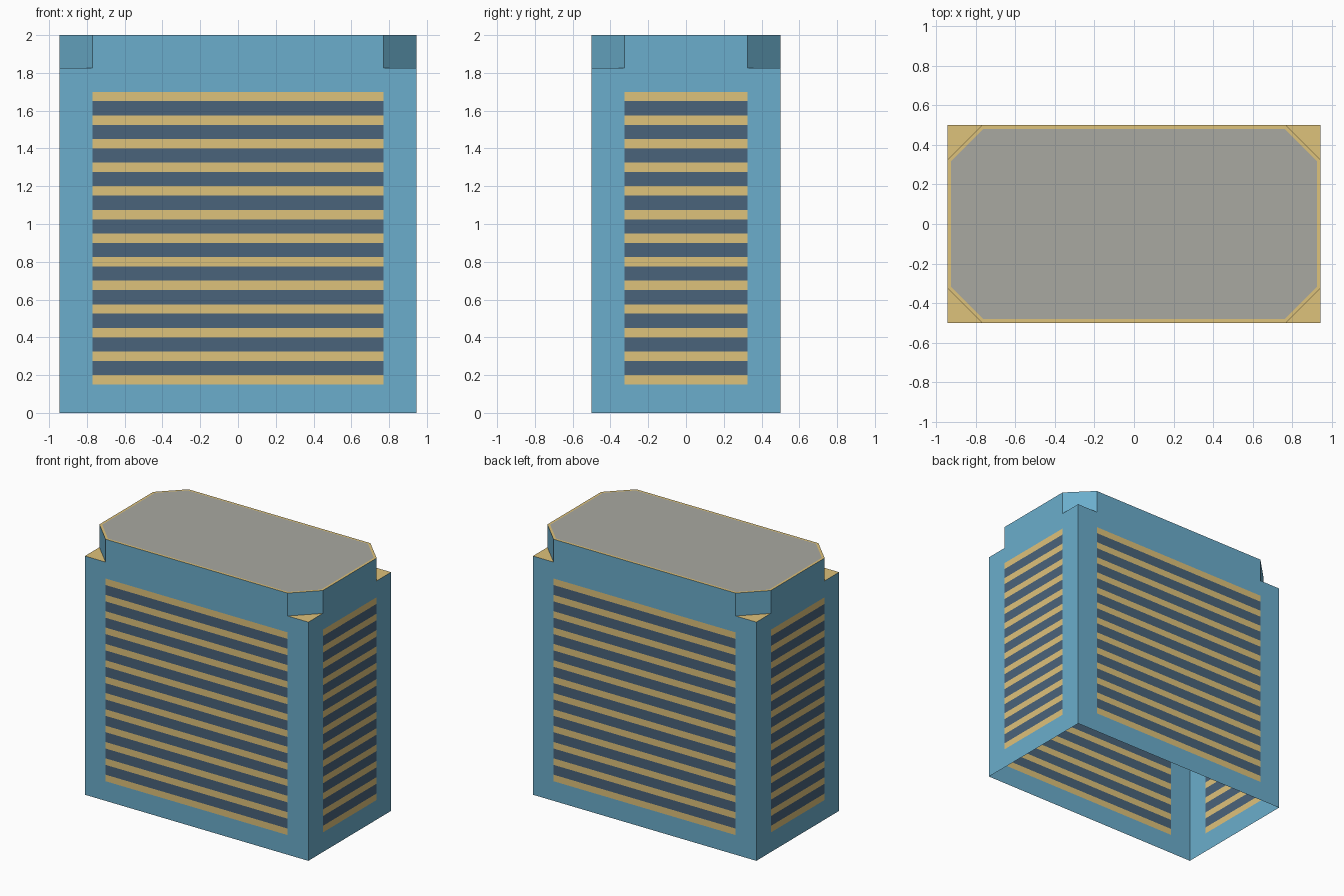
import bpy, bmesh
from mathutils import Matrix

if "Cube" in bpy.data.objects:
    bpy.data.objects.remove(bpy.data.objects["Cube"])

HX, HY, H = 0.945, 0.5, 2.0       # half width, half depth, height
CUT, LEDGE = 0.175, 1.825         # corner cut size and height
SILL, TRIM, GLASS, ROWS = 0.15, 0.05, 0.075, 12


def material(name, rgb):
    m = bpy.data.materials.new(name)
    lin = [c / 12.92 if c <= 0.04045 else ((c + 0.055) / 1.055) ** 2.4 for c in rgb]
    m.diffuse_color = (*lin, 1)
    m.use_nodes = True
    m.node_tree.nodes["Principled BSDF"].inputs["Base Color"].default_value = m.diffuse_color
    return m


BLUE = material("blue_wall", (0.42, 0.68, 0.80))
GOLD = material("gold_trim", (0.87, 0.76, 0.48))
DARK = material("dark_glass", (0.29, 0.39, 0.48))
GREY = material("roof_grey", (0.66, 0.66, 0.63))


def make(name, faces, mats):
    """faces: list of (points, material index)"""
    bm = bmesh.new()
    for pts, mi in faces:
        bm.faces.new([bm.verts.new(p) for p in pts]).material_index = mi
    bmesh.ops.remove_doubles(bm, verts=bm.verts, dist=1e-5)
    me = bpy.data.meshes.new(name)
    bm.to_mesh(me)
    bm.free()
    for m in mats:
        me.materials.append(m)
    ob = bpy.data.objects.new(name, me)
    bpy.context.collection.objects.link(ob)
    return ob


# Heights of the alternating trim and glass bands
levels = [SILL]
for i in range(ROWS):
    levels += [levels[-1] + TRIM, levels[-1] + TRIM + GLASS]
levels.append(levels[-1] + TRIM)
zs = [0] + levels + [LEDGE, H]


def wall(name, half, dist, turn):
    xs = [-half, -half + CUT, half - CUT, half]
    faces = []
    for r in range(len(zs) - 1):
        for c in range(3):
            if r == len(zs) - 2 and c != 1:
                continue                      # notched top corners
            banded = c == 1 and 1 <= r <= len(levels) - 1
            mi = (1 if r % 2 else 2) if banded else 0
            x0, x1, z0, z1 = xs[c], xs[c + 1], zs[r], zs[r + 1]
            faces.append(([(x0, -dist, z0), (x1, -dist, z0),
                           (x1, -dist, z1), (x0, -dist, z1)], mi))
    ob = make(name, faces, [BLUE, GOLD, DARK])
    ob.data.transform(Matrix.Rotation(turn * 1.5707963268, 4, 'Z'))


# Four walls, open underneath
wall("front_wall", HX, HY, 0)
wall("right_wall", HY, HX, 1)
wall("back_wall", HX, HY, 2)
wall("left_wall", HY, HX, 3)

# Cut corners: slanted face and triangular ledge
for sx, sy, name in ((1, -1, "front_right"), (1, 1, "back_right"),
                     (-1, 1, "back_left"), (-1, -1, "front_left")):
    a, b, c = (sx * (HX - CUT), sy * HY), (sx * HX, sy * (HY - CUT)), (sx * HX, sy * HY)
    if sx * sy > 0:
        a, b = b, a
    make(name + "_corner_face", [([(*a, LEDGE), (*b, LEDGE), (*b, H), (*a, H)], 0)], [BLUE])
    make(name + "_corner_ledge", [([(*a, LEDGE), (*c, LEDGE), (*b, LEDGE)], 0)], [GOLD])


def octagon(inset):
    x, y, k = HX - inset, HY - inset, CUT - inset * 0.586
    return [(x - k, -y, H), (x, -y + k, H), (x, y - k, H), (x - k, y, H),
            (-x + k, y, H), (-x, y - k, H), (-x, -y + k, H), (-x + k, -y, H)]


# Roof: thin gold rim around a flat grey panel
outer, inner = octagon(0), octagon(0.018)
make("roof_rim", [([outer[i], outer[(i + 1) % 8], inner[(i + 1) % 8], inner[i]], 0)
                  for i in range(8)], [GOLD])
make("roof_panel", [(inner, 0)], [GREY])
